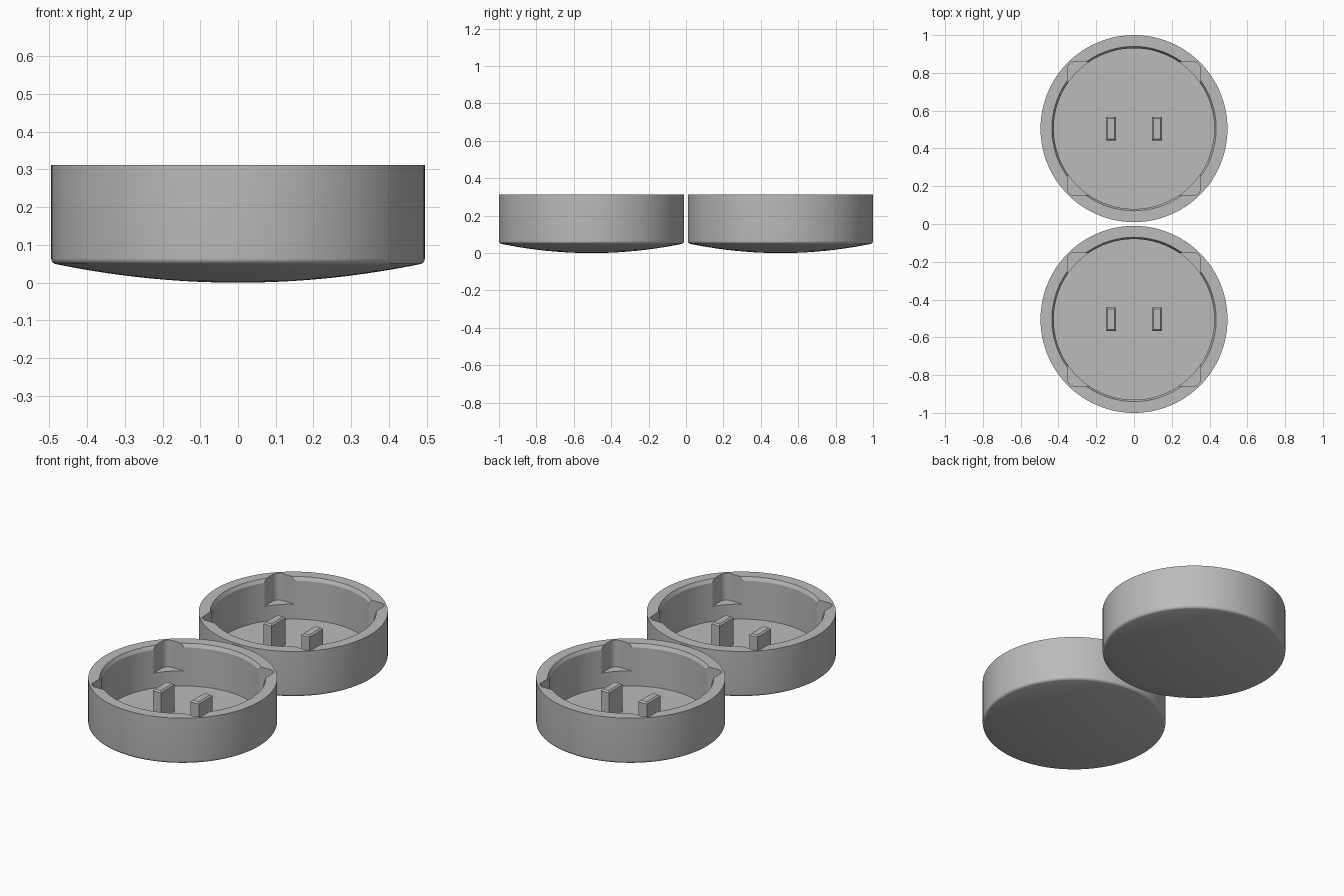
import bpy
import bmesh
from math import sin, cos, pi, atan, radians
from mathutils import Matrix, Vector

if "Cube" in bpy.data.objects:
    bpy.data.objects.remove(bpy.data.objects["Cube"])

RADIUS, TOP, FLOOR = 0.495, 0.312, 0.07
CUP_Y = 0.505
DOME = 0.211  # curvature of the bowed underside

grey = bpy.data.materials.new("plain grey")
grey.use_nodes = True
grey.diffuse_color = (0.5, 0.5, 0.5, 1)
grey.node_tree.nodes["Principled BSDF"].inputs["Base Color"].default_value = (0.5, 0.5, 0.5, 1)


def make_object(name, bm):
    bmesh.ops.recalc_face_normals(bm, faces=bm.faces)
    mesh = bpy.data.meshes.new(name)
    bm.to_mesh(mesh)
    bm.free()
    mesh.materials.append(grey)
    obj = bpy.data.objects.new(name, mesh)
    bpy.context.collection.objects.link(obj)
    return obj


def select_only(obj):
    bpy.ops.object.select_all(action='DESELECT')
    obj.select_set(True)
    bpy.context.view_layer.objects.active = obj


def lathe(points, steps=128):
    bm = bmesh.new()
    verts = [bm.verts.new((r, 0, z)) for r, z in points]
    edges = [bm.edges.new(pair) for pair in zip(verts, verts[1:])]
    bmesh.ops.spin(bm, geom=verts + edges, cent=(0, 0, 0), axis=(0, 0, 1),
                   angle=2 * pi, steps=steps)
    bmesh.ops.remove_doubles(bm, verts=bm.verts, dist=0.0001)
    return bm


def cup_profile():
    # Bowed underside, rounded lower edge, straight side, recess
    fillet = 0.016
    slope = atan(2 * DOME * 0.48)
    start = RADIUS - fillet * (1 - sin(slope))
    cx, cz = RADIUS - fillet, DOME * start ** 2 + fillet * cos(slope)
    points = [(start * i / 10, DOME * (start * i / 10) ** 2) for i in range(11)]
    for i in range(1, 7):
        a = slope + (pi / 2 - slope) * i / 6
        points.append((cx + fillet * sin(a), cz - fillet * cos(a)))
    points += [(RADIUS, TOP), (0.435, TOP), (0.425, TOP - 0.02), (0.425, FLOOR), (0, FLOOR)]
    return points


def rounded_square_prism(half, fillet, bottom, top):
    bm = bmesh.new()
    verts = []
    for q in range(4):
        mid = Matrix.Rotation(q * pi / 2, 3, 'Z') @ Vector((half - fillet, half - fillet, bottom))
        for i in range(7):
            a = (q + i / 6) * pi / 2
            verts.append(bm.verts.new(mid + fillet * Vector((cos(a), sin(a), 0))))
    face = bm.faces.new(verts)
    raised = bmesh.ops.extrude_face_region(bm, geom=[face])["geom"]
    bmesh.ops.translate(bm, vec=(0, 0, top - bottom),
                        verts=[v for v in raised if isinstance(v, bmesh.types.BMVert)])
    return bm


def peg(name, x, y):
    # Upright tab with chamfered top edges
    low, high = FLOOR - 0.01, 0.234
    bm = bmesh.new()
    bmesh.ops.create_cube(bm, size=1, matrix=Matrix.Translation((x, y, (low + high) / 2))
                          @ Matrix.Diagonal((0.052, 0.125, high - low, 1)))
    rim = [e for e in bm.edges if all(v.co.z > high - 0.001 for v in e.verts)]
    bmesh.ops.bevel(bm, geom=rim, offset=0.008, segments=1, affect='EDGES')
    return make_object(name, bm)


for place, y in (("front", -CUP_Y), ("back", CUP_Y)):
    # Cup body with four corner notches
    cup = make_object(place + "_cup", lathe(cup_profile()))
    cutter = make_object("notch_cutter", rounded_square_prism(0.352, 0.035, 0.157, 0.4))
    cutter.hide_render = True
    cut = cup.modifiers.new("corner notches", 'BOOLEAN')
    cut.operation, cut.solver, cut.object = 'DIFFERENCE', 'EXACT', cutter
    select_only(cup)
    bpy.ops.object.modifier_apply(modifier=cut.name)
    bpy.data.objects.remove(cutter)
    bpy.ops.object.shade_smooth_by_angle(angle=radians(20))
    cup.location.y = y

    # Pair of pegs on the cup floor
    for side, x in (("left", 0.121), ("right", -0.121)):
        peg(f"{place}_{side}_peg", x, y)
